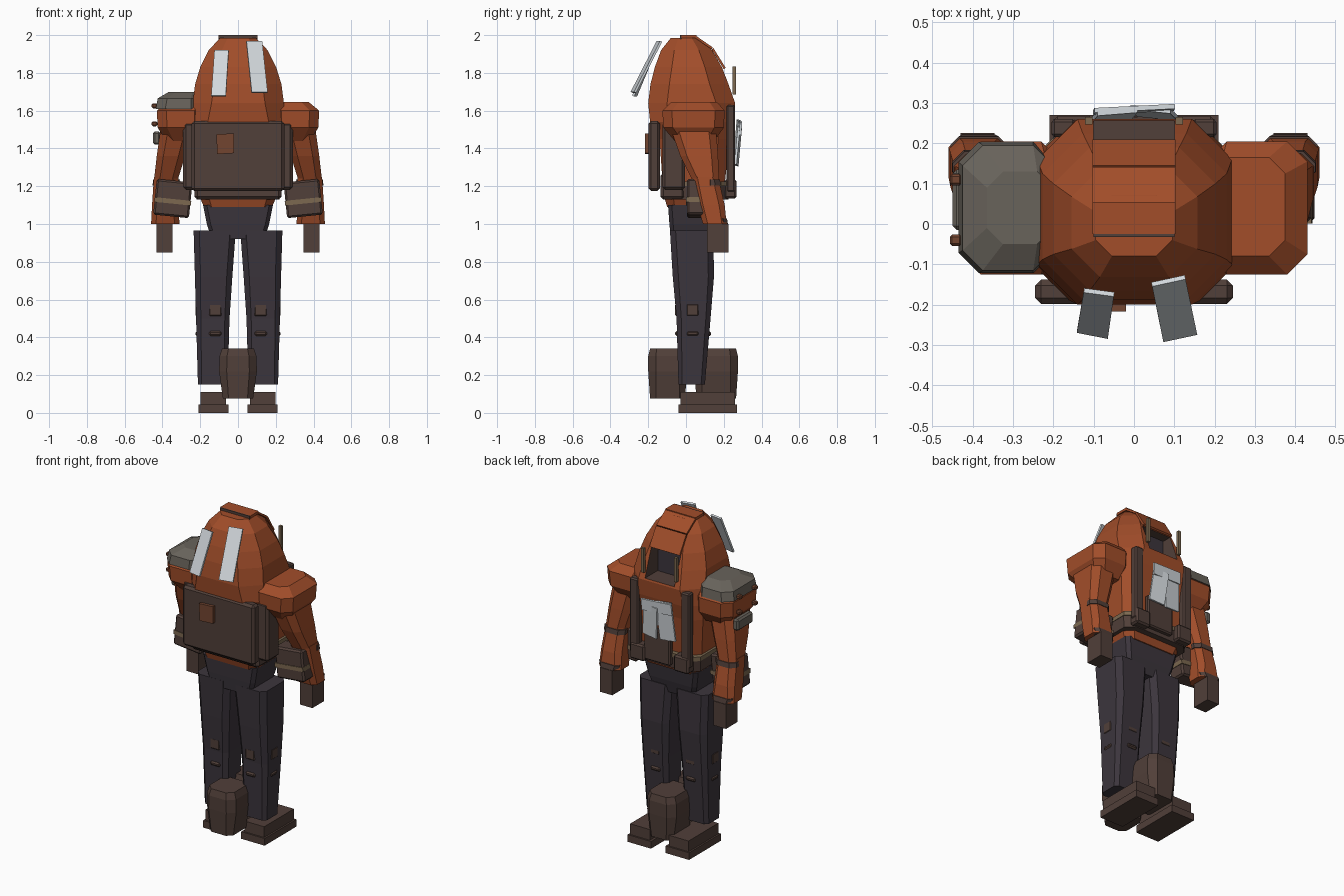
import bpy, bmesh
from mathutils import Vector, Euler

if "Cube" in bpy.data.objects:
    bpy.data.objects.remove(bpy.data.objects["Cube"])


def material(name, rgb):
    m = bpy.data.materials.new(name)
    m.use_nodes = True
    m.diffuse_color = (*rgb, 1)
    m.node_tree.nodes["Principled BSDF"].inputs["Base Color"].default_value = (*rgb, 1)
    return m


ORANGE = material("rust orange", (.36, .075, .023))
BROWN = material("dark leather", (.082, .05, .041))
DARK = material("charcoal cloth", (.045, .036, .046))
SILVER = material("pale metal", (.64, .68, .71))
GREY = material("armour grey", (.14, .125, .105))
TAN = material("tan strap", (.2, .14, .08))
PATCH = material("patch cloth", (.17, .06, .03))


def finish(name, bm, mat):
    bmesh.ops.recalc_face_normals(bm, faces=bm.faces)
    me = bpy.data.meshes.new(name)
    bm.to_mesh(me)
    bm.free()
    me.materials.append(mat)
    ob = bpy.data.objects.new(name, me)
    bpy.context.collection.objects.link(ob)
    return ob


def loft(name, mat, rings, s=1):
    """Stack of chamfered rectangles: z, x0, x1, y0, y1, chamfer."""
    bm = bmesh.new()
    rows = []
    for z, x0, x1, y0, y1, c in rings:
        pts = [(x0 + c, y0), (x1 - c, y0), (x1, y0 + c), (x1, y1 - c),
               (x1 - c, y1), (x0 + c, y1), (x0, y1 - c), (x0, y0 + c)]
        rows.append([bm.verts.new((s * x, y, z)) for x, y in pts])
    for a, b in zip(rows, rows[1:]):
        for i in range(8):
            j = (i + 1) % 8
            bm.faces.new((a[i], a[j], b[j], b[i]))
    bm.faces.new(rows[0])
    bm.faces.new(rows[-1])
    return finish(name, bm, mat)


def box(name, mat, center, size, rot=(0, 0, 0), bevel=0):
    bm = bmesh.new()
    bmesh.ops.create_cube(bm, size=1)
    bmesh.ops.scale(bm, vec=size, verts=bm.verts)
    if bevel:
        bmesh.ops.bevel(bm, geom=bm.edges[:], offset=bevel, segments=1, affect='EDGES')
    bmesh.ops.rotate(bm, matrix=Euler(rot).to_matrix(), verts=bm.verts)
    bmesh.ops.translate(bm, vec=center, verts=bm.verts)
    return finish(name, bm, mat)


def plate(name, mat, corners, thick=.012):
    """Thin slab grown from a corner loop along its normal."""
    bm = bmesh.new()
    p = [Vector(c) for c in corners]
    n = (p[1] - p[0]).cross(p[2] - p[0]).normalized() * thick
    low = [bm.verts.new(v) for v in p]
    top = [bm.verts.new(v + n) for v in p]
    bm.faces.new(low)
    bm.faces.new(top)
    for i in range(len(p)):
        j = (i + 1) % len(p)
        bm.faces.new((low[i], low[j], top[j], top[i]))
    return finish(name, bm, mat)


# Hooded coat, with the face opening cut on the +y side
coat = loft("hooded_coat", ORANGE, [
    (1.09, -.18, .18, -.1, .17, .04), (1.16, -.21, .21, -.12, .2, .05),
    (1.45, -.235, .235, -.14, .23, .06), (1.54, -.24, .243, -.19, .25, .08),
    (1.64, -.24, .243, -.2, .26, .1), (1.74, -.227, .23, -.188, .225, .1),
    (1.83, -.2, .202, -.165, .19, .09), (1.92, -.155, .157, -.132, .138, .07),
    (1.985, -.095, .095, -.08, .07, .04)])
cutter = box("opening_cutter", BROWN, (0, .23, 1.735), (.2, .2, .17))
mod = coat.modifiers.new("opening", 'BOOLEAN')
mod.object = cutter
mod.solver = 'EXACT'
mod.material_mode = 'TRANSFER'
bpy.context.view_layer.objects.active = coat
bpy.ops.object.modifier_apply(modifier=mod.name)
bpy.data.objects.remove(cutter)
box("face_shadow", DARK, (0, .134, 1.735), (.19, .008, .165))

# Raised brow panel following the hood, with a dark end on the crown
for a, b in (((.045, 1.987), (.135, 1.925)), ((.135, 1.925), (.2, 1.82))):
    plate("hood_brow", ORANGE, [(-.103, *a), (-.103, *b), (.103, *b), (.103, *a)], -.012)
box("hood_crown", ORANGE, (0, .015, 1.992), (.206, .08, .016))
box("hood_crown_edge", BROWN, (0, -.028, 1.988), (.2, .008, .024))

# Backpack on the -y side
box("pack_frame", BROWN, (0, -.065, 1.36), (.58, .12, .36), bevel=.015)
box("pack_base", BROWN, (0, -.07, 1.2), (.46, .13, .14), bevel=.015)
box("pack_outer", BROWN, (0, -.168, 1.36), (.49, .06, .37), bevel=.014)
plate("pack_patch", PATCH, [(-.115, -.195, 1.475), (-.02, -.195, 1.48),
                            (-.02, -.195, 1.375), (-.11, -.195, 1.37)], -.022)

# Loose metal strips behind the hood
plate("metal_strip_small", SILVER, [(-.125, -.17, 1.92), (-.05, -.18, 1.92), (-.065, -.285, 1.68), (-.142, -.27, 1.68)])
plate("metal_strip_large", SILVER, [(.045, -.155, 1.97), (.128, -.137, 1.97), (.157, -.275, 1.7), (.073, -.293, 1.7)])

# Belt and chest fittings
loft("belt", BROWN, [(1.13, -.22, .22, -.12, .225, .05), (1.2, -.227, .227, -.12, .23, .05)])
loft("belt_trim", TAN, [(1.2, -.23, .23, -.12, .235, .05), (1.225, -.23, .23, -.12, .235, .05)])
box("chest_pocket", BROWN, (.02, .24, 1.25), (.18, .035, .2), bevel=.008)
for i, (x, z, w, h, r) in enumerate([(-.05, 1.43, .1, .24, .08), (.05, 1.41, .1, .2, -.1), (0, 1.51, .2, .07, .05)]):
    box(f"chest_metal_{i + 1}", SILVER, (x, .268 + i * .008, z), (w, .012, h), (-.08, r, r))

for s, side in ((1, "left"), (-1, "right")):
    # Straps and belt pouches
    box(side + "_chest_strap", BROWN, (s * .175, .238, 1.4), (.06, .045, .46), bevel=.008)
    box(side + "_hood_slat", TAN, (s * .112, .256, 1.76), (.018, .018, .15))
    box(side + "_belt_pouch", BROWN, (s * .15, .235, 1.185), (.1, .065, .1), bevel=.01)
    # Arm
    loft(side + "_shoulder", ORANGE, [
        (1.44, .2, .38, -.06, .15, .04), (1.51, .18, .425, -.12, .2, .05),
        (1.6, .18, .43, -.125, .205, .05), (1.645, .18, .375, -.08, .165, .04)], s)
    loft(side + "_upper_arm", ORANGE, [
        (1.23, .32, .445, .035, .175, .03), (1.36, .28, .43, -.03, .17, .035),
        (1.5, .24, .41, -.08, .16, .04)], s)
    loft(side + "_forearm", ORANGE, [
        (1.0, .31, .46, .09, .215, .025), (1.1, .315, .455, .06, .205, .03),
        (1.25, .315, .445, .03, .17, .03)], s)
    loft(side + "_elbow_band", BROWN, [
        (1.205, .31, .452, .1, .184, .03), (1.235, .308, .45, .1, .18, .03)], s)
    loft(side + "_cuff_band", BROWN, [
        (1.0, .325, .445, .16, .222, .02), (1.03, .315, .455, .16, .217, .02)], s)
    box(side + "_hand", BROWN, (s * .388, .168, .925), (.085, .115, .15))
    # Hip pouch with a tan band
    tilt = (0, s * -.1, 0)
    box(side + "_hip_pouch", BROWN, (s * .345, .06, 1.135), (.19, .11, .19), tilt, .01)
    box(side + "_hip_pouch_band", TAN, (s * .345, .06, 1.12), (.194, .118, .025), tilt)
    # Trouser leg with patches
    loft(side + "_leg", DARK, [
        (.15, .055, .212, -.04, .1, .02), (.5, .045, .222, -.05, .13, .025),
        (.72, .03, .228, -.07, .148, .03), (.965, .012, .235, -.085, .145, .03)], s)
    for z, h, w in ((.545, .07, .07), (.42, .025, .065)):
        box(f"{side}_knee_patch_{h}", BROWN, (s * .12, .038, z), (w, .19, h), bevel=.008)
        box(f"{side}_side_patch_{h}", BROWN, (s * .2, .035, z), (.052, w, h), bevel=.008)
    # Shoe
    box(side + "_sole", BROWN, (s * .13, .115, .022), (.16, .31, .044))
    box(side + "_shoe", BROWN, (s * .132, .115, .075), (.135, .29, .07))

# Armour over the right shoulder
loft("shoulder_armour", GREY, [
    (1.61, -.435, -.2, -.122, .203, .05), (1.665, -.425, -.2, -.115, .195, .05),
    (1.7, -.365, -.2, -.05, .13, .04)])
box("arm_guard", GREY, (-.43, .06, 1.455), (.04, .15, .07), bevel=.01)
for y in (-.04, .11):
    for z in (1.53, 1.625):
        box("armour_bolt", PATCH, (-.442, y, z), (.03, .028, .025), bevel=.006)

# Hips
loft("hips", DARK, [
    (.92, -.14, .14, -.08, .13, .02), (1.0, -.165, .165, -.088, .15, .02),
    (1.1, -.185, .185, -.095, .165, .02)])

# Two boot shafts standing between the legs
for name, y0, y1 in (("rear_boot_shaft", -.2, .005), ("front_boot_shaft", .045, .275)):
    loft(name, BROWN, [
        (.075, -.08, .08, y0 + .01, y1 - .01, .03), (.22, -.1, .1, y0, y1, .04),
        (.3, -.098, .098, y0, y1, .04), (.34, -.085, .085, y0 + .01, y1 - .01, .035)])
